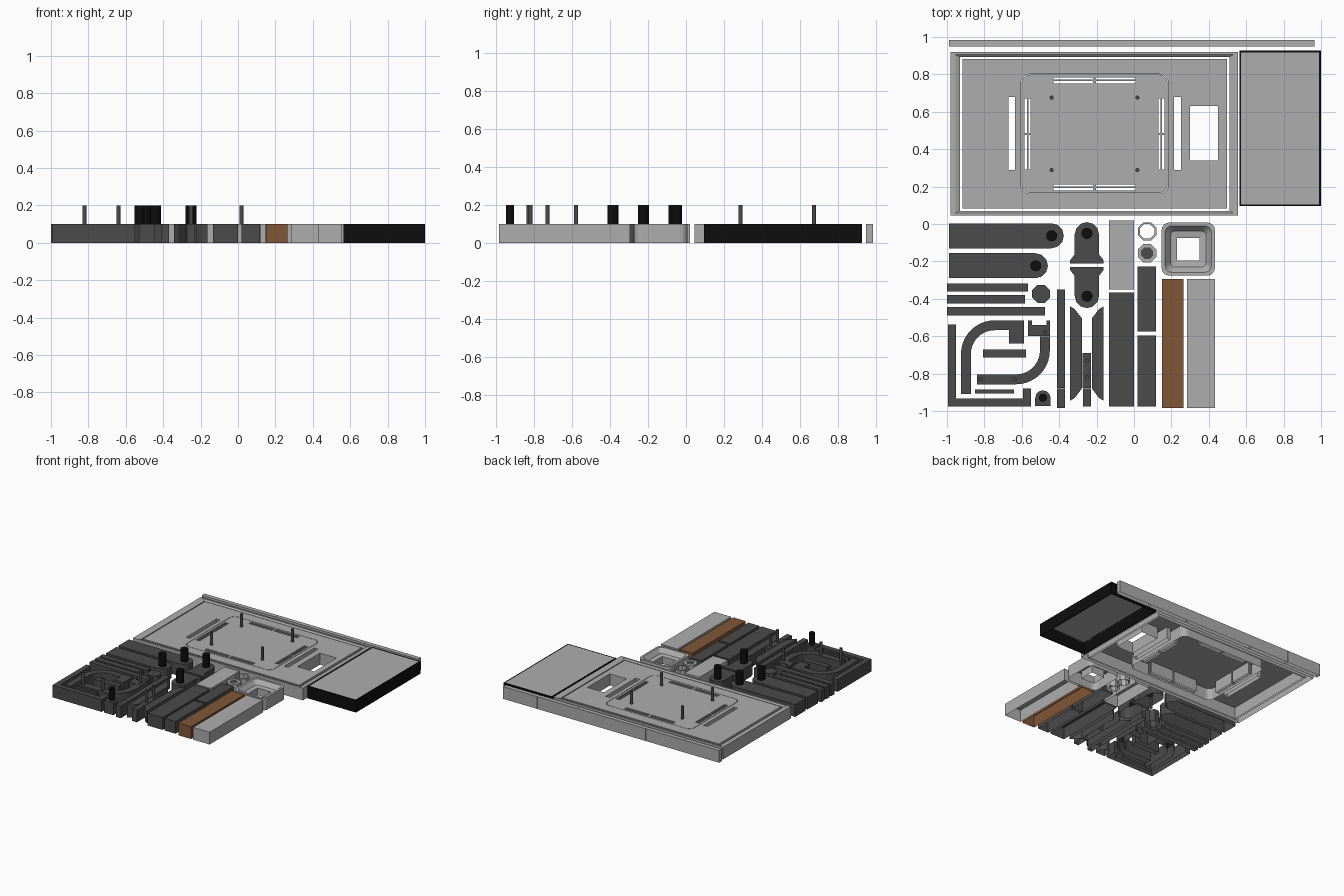
import bpy, bmesh
from math import sin, cos, pi, radians

cube = bpy.data.objects.get("Cube")
if cube:
    bpy.data.objects.remove(cube, do_unlink=True)

UNIT = 0.01          # coordinates below are in hundredths
THICK = 10           # height of every laid-out part


def material(name, r, g, b):
    mat = bpy.data.materials.new(name)
    mat.use_nodes = True
    mat.diffuse_color = (r, g, b, 1)
    mat.node_tree.nodes["Principled BSDF"].inputs["Base Color"].default_value = (r, g, b, 1)
    return mat


light = material("light grey", .42, .42, .42)
dark = material("dark grey", .07, .07, .07)
brown = material("brown", .22, .095, .038)
black = material("black", .004, .004, .004)


# ---- outline helpers, all counter-clockwise ----
def rect(x0, y0, x1, y1):
    x0, x1 = sorted((x0, x1))
    y0, y1 = sorted((y0, y1))
    return [(x0, y0), (x1, y0), (x1, y1), (x0, y1)]


def arc(cx, cy, r, start, end, steps):
    angles = [radians(start + (end - start) * i / steps) for i in range(steps + 1)]
    return [(cx + r * cos(a), cy + r * sin(a)) for a in angles]


def ngon(cx, cy, r, sides):
    return arc(cx, cy, r, 180 / sides, 360 + 180 / sides, sides)[:-1]


def rounded(cx, cy, hx, hy, r, steps=4):
    pts = []
    for sx, sy, start in ((1, 1, 0), (-1, 1, 90), (-1, -1, 180), (1, -1, 270)):
        pts += arc(cx + sx * (hx - r), cy + sy * (hy - r), r, start, start + 90, steps)
    return pts


def mirrored(points, about_x=None, about_y=None):
    if about_x is not None:
        points = [(2 * about_x - x, y) for x, y in points]
    if about_y is not None:
        points = [(x, 2 * about_y - y) for x, y in points]
    return points[::-1]


# ---- mesh helpers ----
def finish(name, bm, mats):
    mesh = bpy.data.meshes.new(name)
    bm.to_mesh(mesh)
    bm.free()
    for mat in mats:
        mesh.materials.append(mat)
    obj = bpy.data.objects.new(name, mesh)
    bpy.context.collection.objects.link(obj)
    return obj


def ring_verts(bm, loop, z):
    return [bm.verts.new((x * UNIT, y * UNIT, z * UNIT)) for x, y in loop]


def bridge(bm, low, high):
    n = len(low)
    for i in range(n):
        j = (i + 1) % n
        bm.faces.new((low[i], low[j], high[j], high[i]))


def shell(name, outline, mat, holes=(), top=THICK, base=0):
    """Flat top with optional holes and walls down to the base, open below."""
    bm = bmesh.new()
    edges = []
    for loop in [outline] + [h[::-1] for h in holes]:
        high, low = ring_verts(bm, loop, top), ring_verts(bm, loop, base)
        bridge(bm, low, high)
        edges += [bm.edges.get((high[i - 1], high[i])) for i in range(len(high))]
    made = bmesh.ops.triangle_fill(bm, edges=edges, use_beauty=True)["geom"]
    for face in made:
        if isinstance(face, bmesh.types.BMFace):
            face.normal_update()
            if face.normal.z < 0:
                face.normal_flip()
    return finish(name, bm, [mat])


def loft(name, rings, mat):
    """Skin through matching rings given as (outline, height)."""
    bm = bmesh.new()
    loops = [ring_verts(bm, loop, z) for loop, z in rings]
    for low, high in zip(loops, loops[1:]):
        bridge(bm, low, high)
    return finish(name, bm, [mat])


def hollow(name, outer, inner, mat):
    return loft(name, [(outer, 0), (outer, THICK), (inner, THICK), (inner, 0)], mat)


def peg(name, x, y, r, mat, base=THICK):
    return shell(name, ngon(x, y, r, 12), mat, top=2 * THICK, base=base)


# ---- main panel: frame, sheet and slotted centre plate ----
outer, lip, inside = rect(-98, 4.5, 55.5, 92), rect(-95.5, 6, 53, 90.5), rect(-93, 7, 51, 89.3)
loft("panel_frame", [(outer, 0), (outer, THICK), (lip, THICK), (inside, 9), (inside, 0)], light)
PX, PY = -21.1, 48.2
shell("panel_sheet", rect(-91.6, 8.2, 49.7, 88.3), light, top=9.5, holes=[
    rounded(PX, PY, 39.4, 31.9, 4.6),
    rect(-67, 29, -63.6, 68), rect(21.4, 29, 25, 68), rect(30, 34, 45, 63)])
slots = []
for sx in (-1, 1):
    for sy in (-1, 1):
        for near, far in ((27, 28.2), (29, 30.2)):
            slots.append(rect(PX + sx * .8, PY + sy * near, PX + sx * 22, PY + sy * far))
            near, far = near + 7.2, far + 7.2
            slots.append(rect(PX + sx * near, PY + sy * .5, PX + sx * far, PY + sy * 19))
        peg("panel_pin", PX + sx * 22.9, PY + sy * 19.4, 1.1, dark, base=9.5)
shell("centre_plate", rounded(PX, PY, 39.1, 31.6, 4.5), light, top=9.5, holes=slots)

# ---- trim strip along the back ----
cuts = [-99, -67.5, -32.5, 29.5, 65.5, 96.5]
for a, b in zip(cuts, cuts[1:]):
    shell("back_trim", rect(a, 95, b - .1, 98.5), light)

# ---- black tray with a grey top ----
hollow("tray_wall", rect(56.3, 9.5, 100, 92.8), rect(57.3, 10.5, 99, 91.8), black)
shell("tray_top", rect(57.3, 10.5, 99, 91.8), light, base=9.5)

# ---- straight bars and blocks ----
blocks = {
    "long_bar_a": (dark, -100, -36, -56.7, -31.7),
    "long_bar_b": (dark, -100, -42.4, -58.3, -38),
    "long_bar_c": (dark, -100, -48.8, -47.6, -44.5),
    "thin_bar": (dark, -85, -90.5, -64.2, -88.4),
    "inner_bar": (dark, -80.7, -71.3, -57.8, -67),
    "elbow_block": (dark, -66.8, -63.8, -58.8, -51.5),
    "upright_bar": (dark, -41.2, -87.8, -37, -35),
    "upright_foot": (dark, -41.2, -98.5, -37, -88),
    "centre_bar": (dark, -27.6, -87.8, -22.9, -69),
    "centre_foot": (dark, -27.4, -97.5, -23.1, -88),
    "grey_block": (light, -13.4, -35, 0, 2),
    "wide_block": (dark, -13.4, -97.5, 0, -36.5),
    "narrow_block_back": (dark, 2, -57.4, 11.8, -22.6),
    "narrow_block_front": (dark, 2, -97.5, 11.8, -59.5),
    "brown_block": (brown, 15, -98.5, 26.5, -29.5),
    "light_block": (light, 28.3, -98.5, 43.3, -29.5),
}
for name, (mat, *box) in blocks.items():
    shell(name, rect(*box), mat)

# ---- round-ended arms with black pegs ----
for tip, y in ((-37.5, -6.3), (-46, -22.3)):
    end = arc(tip - 6.7, y, 6.7, -90, 90, 6)
    shell("round_arm", [(-99, y + 6.7), (-99, y - 6.7)] + end, dark)
    peg("arm_peg", tip - 6.5, y, 3, black)
shell("octagon_cap", ngon(-49.7, -37.3, 5.2, 8), dark)

# ---- hooked rail around the corner ----
shell("corner_rail", [(-99.5, -53.6), (-99.5, -97.5), (-55, -97.5), (-55, -88),
                      (-59.4, -88), (-59.4, -93.2), (-95.2, -93.2), (-95.2, -53.6)], dark)
shell("small_tab", [(-52.8, -97.3), (-44.6, -97.3)]
      + arc(-48.7, -93, 4.1, 0, 180, 6), dark)
peg("tab_peg", -48.7, -92.9, 2.2, black)

# ---- curved rails ----
def curved(cx, cy, r, start, width=5.3):
    return arc(cx, cy, r, start, start + 90, 10), arc(cx, cy, r - width, start + 90, start, 10)


far, near = curved(-74.5, -69.5, 18, 90)
shell("curved_rail_left", [(-66.9, -56.8), (-66.9, -51.5)] + far
      + [(-92.5, -91), (-87.2, -91)] + near, dark)
far, near = curved(-63, -67.7, 18, 270)
shell("curved_rail_right", [(-84, -80.4), (-84, -85.7)] + far
      + [(-45, -60.1), (-50.3, -60.1)] + near, dark)
shell("notched_block", [(-56.7, -60), (-45, -60), (-45, -51.5), (-46.8, -51.5), (-46.8, -54),
                        (-54.6, -54), (-54.6, -51.5), (-56.7, -51.5)], dark)

# ---- flared clips, mirrored front to back ----
CX = -25.2
clip = arc(CX, -5.5, 6.5, 0, 180, 6) + [
    (CX - 6.5, -16.2), (CX - 9, -19.5), (CX - 9, -21), (CX + 9, -21), (CX + 9, -19.5), (CX + 6.5, -16.2)]
shell("clip_back", clip, dark)
shell("clip_front", mirrored(clip, about_y=-22), dark)
for y in (-5, -38.6):
    peg("clip_peg", CX, y, 3, black)

# ---- paired wings beside the centre bar ----
wing = [(CX - 9, -44), (CX - 9, -94.5), (CX - 6.5, -93), (CX - 2.7, -88),
        (CX - 2.7, -50.4), (CX - 6.5, -45.5)]
shell("wing_left_side", wing, dark)
shell("wing_right_side", mirrored(wing, about_x=CX), dark)

# ---- thin grey pins ----
for x, y in ((CX, -73), (CX, -82), (-47.6, -57.9), (-82, -83), (-64, -83)):
    peg("rail_pin", x, y, 1.1, dark)

# ---- washer, nut and funnel ----
hollow("washer_ring", ngon(7, -4, 5.3, 8), ngon(7, -4, 4.2, 8), light)
hollow("nut_ring", ngon(7, -15.6, 5.3, 8), ngon(7, -15.6, 3.4, 8), light)
shell("nut_core", ngon(7, -15.6, 3.4, 8), dark)
sizes = [(14.2, 4, 0), (14.2, 4, 10), (12.4, 3.5, 10), (9.6, 2.5, 6.5), (6, .2, 6), (6, .2, 0)]
loft("funnel", [(rounded(29, -13.4, h, h, r), z) for h, r, z in sizes], light)
